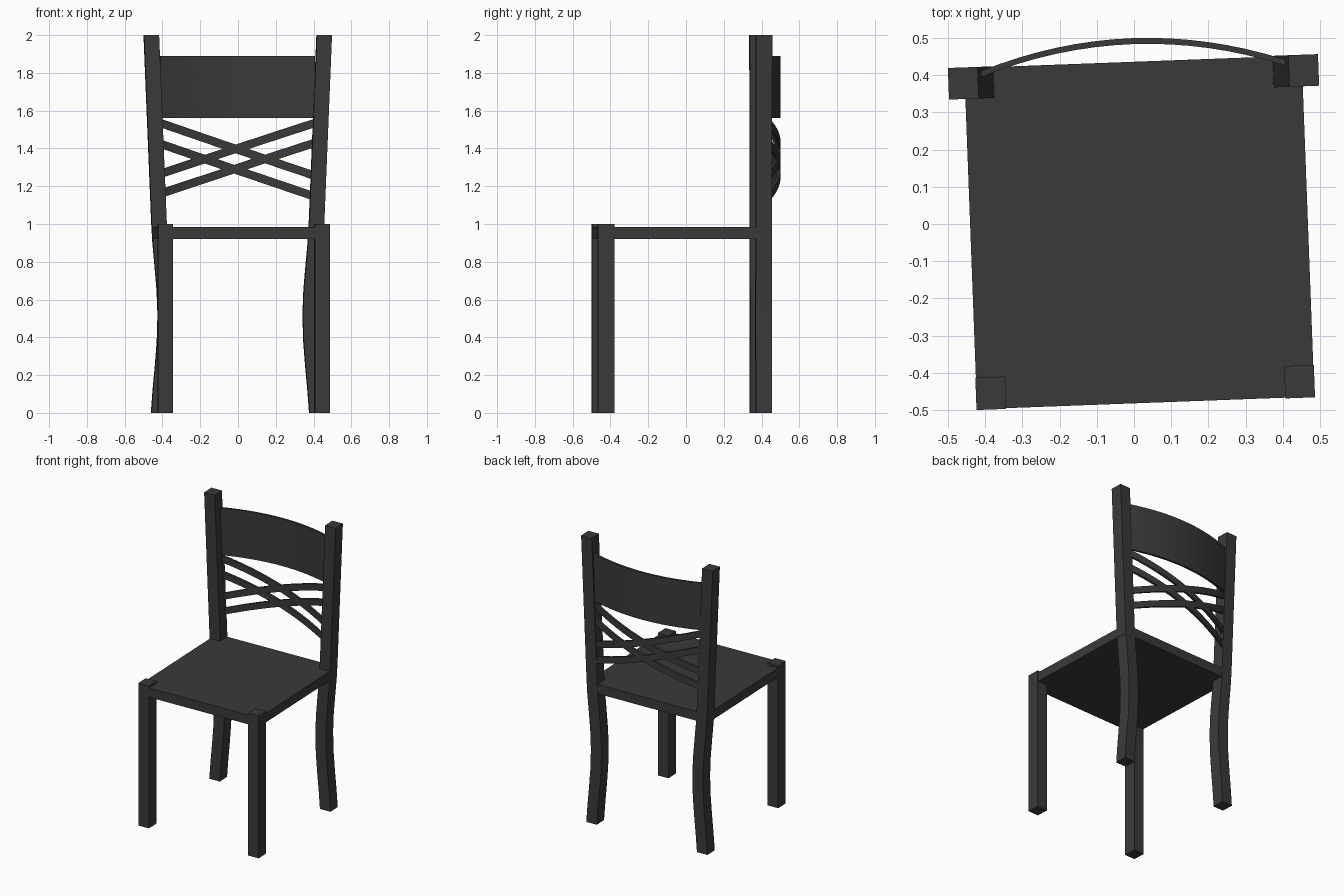
import bpy, bmesh
from math import radians
from mathutils import Matrix

if "Cube" in bpy.data.objects:
    bpy.data.objects.remove(bpy.data.objects["Cube"])

# The whole chair is turned slightly about z
PLACE = Matrix.Translation((0.0135, 0.0005, 0)) @ Matrix.Rotation(radians(2.15), 4, 'Z')
mat = bpy.data.materials.new("dark_wood")
mat.diffuse_color = (0.042, 0.042, 0.042, 1)
mat.use_nodes = True
mat.node_tree.nodes["Principled BSDF"].inputs["Base Color"].default_value = mat.diffuse_color


def loft(name, sections, smooth=False):
    """Skin a list of four-cornered sections and cap both ends."""
    bm = bmesh.new()
    rings = [[bm.verts.new(p) for p in s] for s in sections]
    for a, b in zip(rings, rings[1:]):
        for i in range(4):
            j = (i + 1) % 4
            bm.faces.new((a[i], a[j], b[j], b[i]))
    bm.faces.new(rings[0][::-1])
    bm.faces.new(rings[-1])
    bmesh.ops.recalc_face_normals(bm, faces=bm.faces)
    mesh = bpy.data.meshes.new(name)
    bm.to_mesh(mesh)
    bm.free()
    mesh.materials.append(mat)
    obj = bpy.data.objects.new(name, mesh)
    bpy.context.collection.objects.link(obj)
    obj.matrix_world = PLACE
    if smooth:
        bpy.ops.object.select_all(action='DESELECT')
        obj.select_set(True)
        bpy.context.view_layer.objects.active = obj
        bpy.ops.object.shade_smooth_by_angle(angle=radians(30))
    return obj


def rect(x0, x1, y0, y1, z):
    return [(x0, y0, z), (x1, y0, z), (x1, y1, z), (x0, y1, z)]


def curved_slat(name, z_left, z_right, height, half=0.41, steps=16):
    """Thin slat bowed backwards between the posts."""
    sections = []
    for i in range(steps + 1):
        t = i / steps
        x = half * (2 * t - 1)
        y = 0.4995 - 0.073 * (x / half) ** 2
        z = z_left + (z_right - z_left) * t
        lo, hi = z - height / 2, z + height / 2
        sections.append([(x, y - 0.016, lo), (x, y, lo), (x, y, hi), (x, y - 0.016, hi)])
    return loft(name, sections, True)


# Seat
loft("seat", [rect(-0.454, 0.454, -0.482, 0.436, z) for z in (0.92, 0.985)])

# Legs: straight in front, bent ones running up into the back posts
POST = [(0, 0.419), (0.12, 0.410), (0.25, 0.398), (0.38, 0.388), (0.52, 0.384),
        (0.65, 0.389), (0.78, 0.400), (0.9, 0.411), (1.0, 0.417), (2.0, 0.458)]
for side, label in ((-1, "left"), (1, "right")):
    c = side * 0.4155
    loft("front_leg_" + label, [rect(c - 0.04, c + 0.04, -0.484, -0.397, z) for z in (0, 1)])
    loft("back_post_" + label,
         [rect(side * x - 0.04, side * x + 0.04, 0.353, 0.438, z) for z, x in POST], True)

# Back panel and crossing slats
curved_slat("back_panel", 1.725, 1.725, 0.33)
for i, (zl, zr) in enumerate(((1.535, 1.255), (1.425, 1.145), (1.16, 1.43), (1.265, 1.535))):
    curved_slat("cross_slat_%d" % (i + 1), zl, zr, 0.046)
